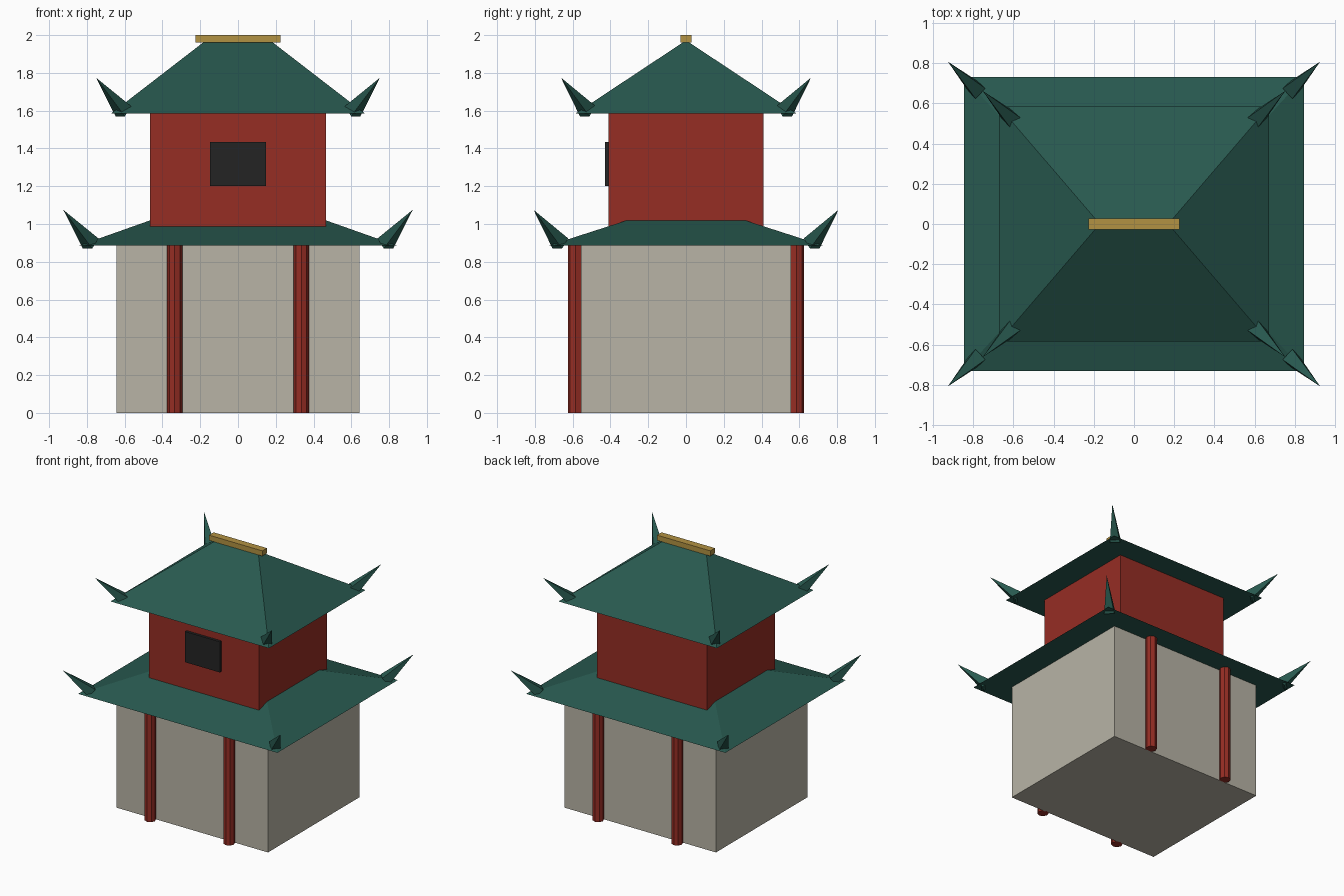
import bpy
from math import pi
from mathutils import Vector, Matrix

if "Cube" in bpy.data.objects:
    bpy.data.objects.remove(bpy.data.objects["Cube"])


def material(name, *srgb):
    linear = [((c / 255 + 0.055) / 1.055) ** 2.4 for c in srgb] + [1]
    m = bpy.data.materials.new(name)
    m.use_nodes = True
    m.diffuse_color = linear
    m.node_tree.nodes["Principled BSDF"].inputs["Base Color"].default_value = linear
    return m


plaster = material("plaster", 184, 180, 166)
red = material("red paint", 150, 45, 36)
green = material("green tile", 40, 89, 79)
gold = material("gold", 178, 146, 66)
dark = material("dark window", 36, 36, 36)


def finish(name, mat):
    ob = bpy.context.object
    ob.name = name
    ob.data.materials.append(mat)
    return ob


def box(name, mat, half_x, y0, y1, z0, z1):
    bpy.ops.mesh.primitive_cube_add(size=1, location=(0, (y0 + y1) / 2, (z0 + z1) / 2))
    bpy.context.object.scale = (2 * half_x, y1 - y0, z1 - z0)
    bpy.ops.object.transform_apply(location=False, rotation=False)
    return finish(name, mat)


def hip_roof(name, x, y, z, ridge_x, ridge_z):
    verts = [(-x, -y, z), (x, -y, z), (x, y, z), (-x, y, z),
             (-ridge_x, 0, ridge_z), (ridge_x, 0, ridge_z)]
    faces = [(3, 2, 1, 0), (0, 1, 5, 4), (1, 2, 5), (2, 3, 4, 5), (3, 0, 4)]
    me = bpy.data.meshes.new(name)
    me.from_pydata(verts, [], faces)
    me.materials.append(green)
    bpy.context.collection.objects.link(bpy.data.objects.new(name, me))
    # upturned four-sided horn on each eave corner
    for sx in (-1, 1):
        for sy in (-1, 1):
            base = Vector((sx * (x - 0.065), sy * (y - 0.065), z + 0.012))
            tip = Vector((sx * (x + 0.08), sy * (y + 0.077), z + 0.19))
            axis = (tip - base).normalized()
            side = axis.cross(Vector((0, 0, 1))).normalized()
            up = side.cross(axis)
            frame = Matrix((side, up, axis)).transposed()
            spin = Matrix.Rotation(pi / 4, 3, 'Z')
            bpy.ops.mesh.primitive_cone_add(vertices=4, radius1=0.05, radius2=0,
                                            depth=(tip - base).length)
            horn = finish(name + "_horn", green)
            horn.matrix_world = Matrix.Translation((base + tip) / 2) @ (frame @ spin).to_4x4()


# ground storey and its columns
box("lower_walls", plaster, 0.643, -0.555, 0.555, 0, 0.885)
for x in (-0.335, 0.335):
    for y in (-0.585, 0.585):
        bpy.ops.mesh.primitive_cylinder_add(vertices=8, radius=0.04, depth=0.886,
                                            location=(x, y, 0.443))
        finish("column", red)

# upper storey with its front window
box("upper_walls", red, 0.467, -0.41, 0.41, 0.985, 1.585)
box("window", dark, 0.147, -0.43, -0.40, 1.2, 1.435)

# roofs and ridge beam
hip_roof("lower_roof", 0.845, 0.73, 0.885, 0.18, 1.12)
hip_roof("upper_roof", 0.672, 0.585, 1.585, 0.17, 1.972)
box("ridge_beam", gold, 0.226, -0.028, 0.028, 1.96, 2.0)
